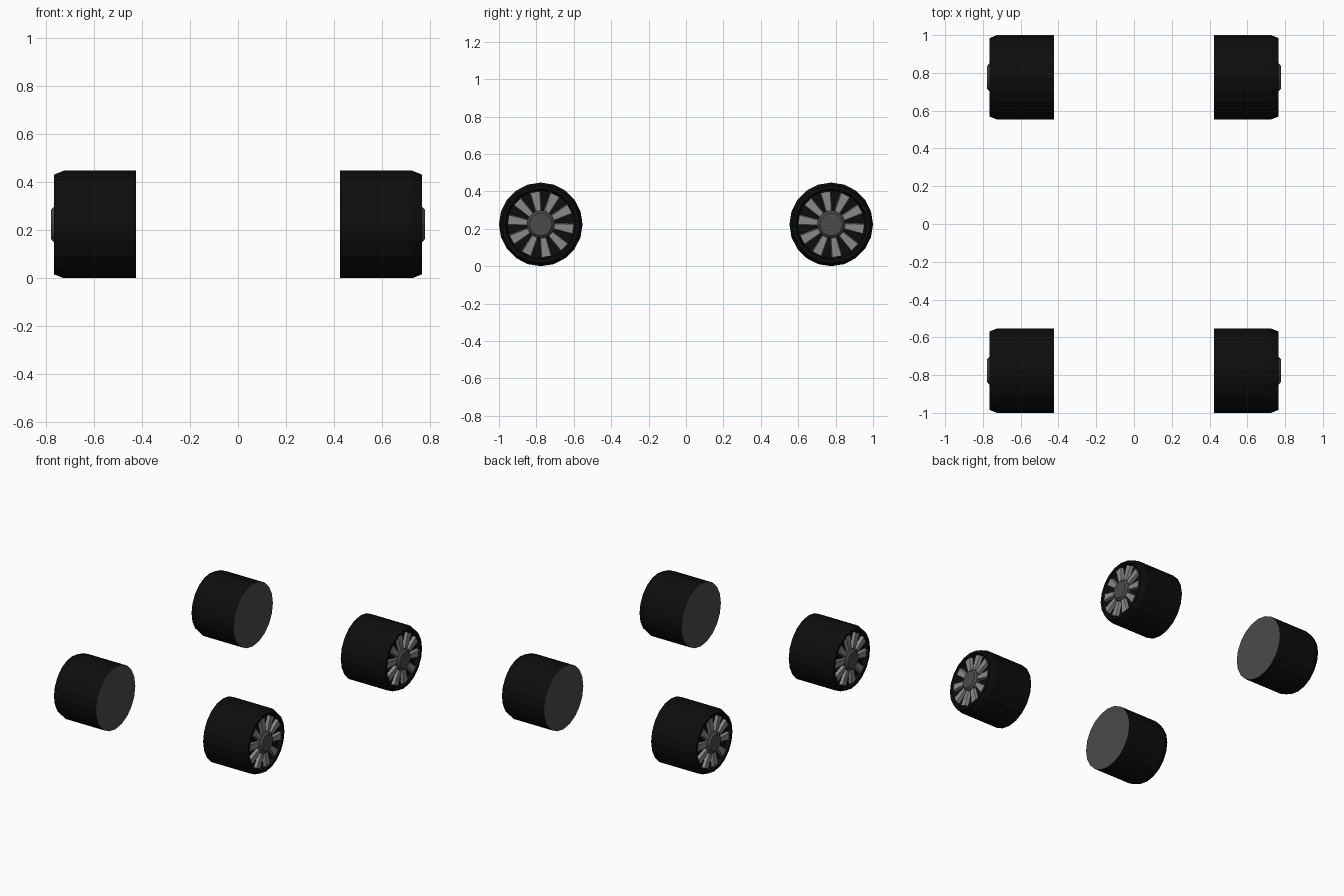
import bpy, math

if "Cube" in bpy.data.objects:
    bpy.data.objects.remove(bpy.data.objects["Cube"])

def mat(name, v):
    m = bpy.data.materials.new(name)
    m.diffuse_color = (v, v, v, 1)
    m.use_nodes = True
    m.node_tree.nodes["Principled BSDF"].inputs["Base Color"].default_value = m.diffuse_color
    return m

BLACK = mat("tyre black", 0.004)
DARK = mat("dark grey", 0.07)
GREY = mat("spoke grey", 0.25)
R, CY, SIDES, SPOKES = 0.2235, 0.7765, 20, 10

def add(name, verts, faces, m, loc, side):
    # local x points outward; the left side is turned half a circle
    me = bpy.data.meshes.new(name)
    me.from_pydata([(v[0] * side, v[1] * side, v[2]) for v in verts], [], faces)
    me.materials.append(m)
    ob = bpy.data.objects.new(name, me)
    ob.location = loc
    bpy.context.collection.objects.link(ob)
    return ob

def lathe(name, profile, n, m, loc, side, cap_start=False, cap_end=False):
    # spin (x, radius) points around the x axis
    verts, faces = [], []
    for x, r in profile:
        for i in range(n):
            a = 2 * math.pi * i / n
            verts.append((x, r * math.cos(a), r * math.sin(a)))
    for k in range(len(profile) - 1):
        for i in range(n):
            j = (i + 1) % n
            faces.append((k*n + i, k*n + j, (k+1)*n + j, (k+1)*n + i))
    if cap_start:
        faces.append(tuple(reversed(range(n))))
    if cap_end:
        b = (len(profile) - 1) * n
        faces.append(tuple(range(b, b + n)))
    return add(name, verts, faces, m, loc, side)

def spokes(name, loc, side):
    # tapered blocks, wider towards the rim
    verts, faces = [], []
    for s in range(SPOKES):
        a = math.radians(100) + 2 * math.pi * s / SPOKES
        c, d = math.cos(a), math.sin(a)
        b = len(verts)
        for x, grow in ((0.735, 0.006), (0.762, 0)):
            for r, w in ((0.06, 0.012), (0.176, 0.025)):
                for q in (-1, 1):
                    t = q * (w + grow)
                    verts.append((x, r * c - t * d, r * d + t * c))
        for f in ((4, 6, 7, 5), (0, 1, 3, 2), (0, 2, 6, 4), (1, 5, 7, 3), (2, 3, 7, 6), (0, 4, 5, 1)):
            faces.append(tuple(b + i for i in f))
    return add(name, verts, faces, GREY, loc, side)

for side, sn in ((1, "right"), (-1, "left")):
    for cy, fn in ((-CY, "front"), (CY, "back")):
        tag = fn + "_" + sn
        loc = (0, cy, R)
        # tyre with chamfered outer edge and shallow dish
        lathe("tyre_" + tag, [(0.425, R), (0.725, R), (0.766, 0.207), (0.766, 0.19), (0.74, 0.18)],
              SIDES, BLACK, loc, side, cap_end=True)
        # flat inner cover
        lathe("inner_cover_" + tag, [(0.4245, R), (0.425, R)], SIDES, DARK, loc, side, cap_start=True)
        # hub cap
        lathe("hub_" + tag, [(0.735, 0.078), (0.765, 0.074), (0.778, 0.06)], SIDES, DARK, loc, side, cap_end=True)
        spokes("spokes_" + tag, loc, side)
